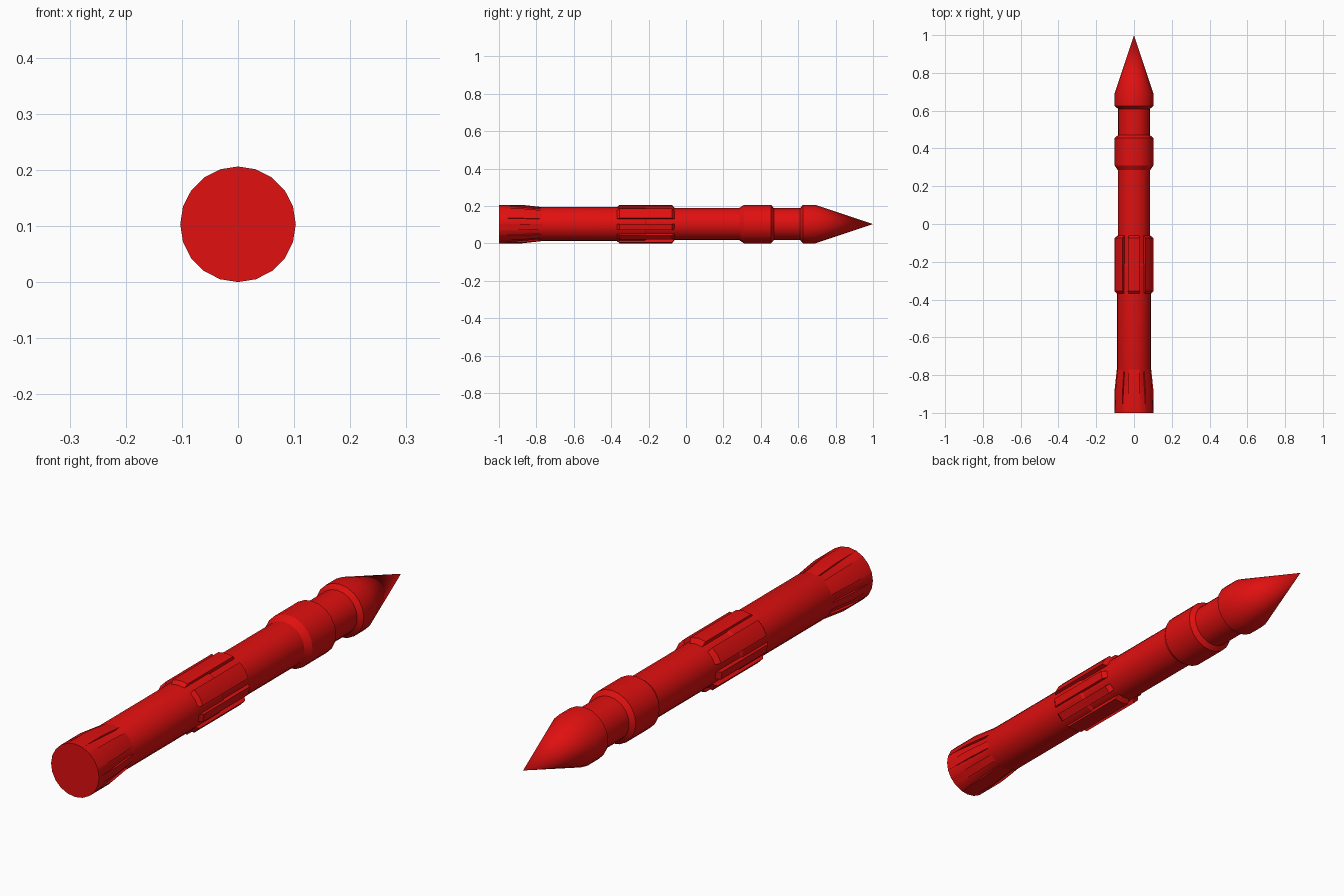
import bpy, bmesh, math

cube = bpy.data.objects.get("Cube")
if cube:
    bpy.data.objects.remove(cube)

SIDES = 20
AXIS_Z = 0.103
STEP = 2 * math.pi / SIDES

red = bpy.data.materials.new("red")
red.use_nodes = True
red.diffuse_color = (0.75, 0.005, 0.005, 1)
red.node_tree.nodes["Principled BSDF"].inputs["Base Color"].default_value = red.diffuse_color


def point(bm, y, r, k):
    """Vertex on ring corner k, counted from the top."""
    a = k * STEP
    return bm.verts.new((r * math.sin(a), y, AXIS_Z + r * math.cos(a)))


def finish(bm, name):
    bmesh.ops.remove_doubles(bm, verts=bm.verts, dist=1e-5)
    bmesh.ops.recalc_face_normals(bm, faces=bm.faces)
    mesh = bpy.data.meshes.new(name)
    bm.to_mesh(mesh)
    bm.free()
    mesh.materials.append(red)
    obj = bpy.data.objects.new(name, mesh)
    bpy.context.collection.objects.link(obj)
    bpy.ops.object.select_all(action="DESELECT")
    obj.select_set(True)
    bpy.context.view_layer.objects.active = obj
    bpy.ops.object.shade_smooth_by_angle(angle=math.radians(25))


def lathe(name, profile):
    """Turn a (y, radius) profile round the long axis."""
    bm = bmesh.new()
    rings = [[point(bm, y, r, k) for k in range(SIDES)] for y, r in profile]
    for a, b in zip(rings, rings[1:]):
        for k in range(SIDES):
            n = (k + 1) % SIDES
            bm.faces.new((a[k], a[n], b[n], b[k]))
    bm.faces.new(rings[0])
    finish(bm, name)


def ribs(name, profile, depth, spans):
    """Raised strips, each covering one span of corners."""
    bm = bmesh.new()
    for start, end in spans:
        corners = range(start, end + 1)
        outer = [[point(bm, y, r, k) for k in corners] for y, r in profile]
        inner = [[point(bm, y, min(r, depth), k) for k in corners] for y, r in profile]
        for i in range(len(profile) - 1):
            for k in range(end - start):
                bm.faces.new((outer[i][k], outer[i][k + 1], outer[i + 1][k + 1], outer[i + 1][k]))
            for k in (0, end - start):
                bm.faces.new((outer[i][k], outer[i + 1][k], inner[i + 1][k], inner[i][k]))
    bmesh.ops.dissolve_degenerate(bm, dist=1e-5, edges=bm.edges)
    finish(bm, name)


# Shaft with flared tail, collar, neck and pointed head
lathe("shaft", [
    (-1, 0.103), (-0.96, 0.102), (-0.79, 0.086), (-0.77, 0.091), (-0.22, 0.091),
    (-0.21, 0.086), (0.285, 0.086), (0.31, 0.103), (0.455, 0.103), (0.47, 0.085),
    (0.61, 0.085), (0.625, 0.103), (0.69, 0.103), (1, 0)])

# Pairs of facets separated by single-facet grooves
spans = [(-1, 1), (2, 4), (5, 6), (7, 8), (9, 11), (12, 13), (14, 15), (16, 18)]

ribs("grip_ribs", [(-0.37, 0.09), (-0.355, 0.103), (-0.075, 0.103), (-0.06, 0.085)], 0.085, spans)
ribs("tail_ribs", [(-1, 0.103), (-0.88, 0.103), (-0.77, 0.091)], 0.085, spans)
